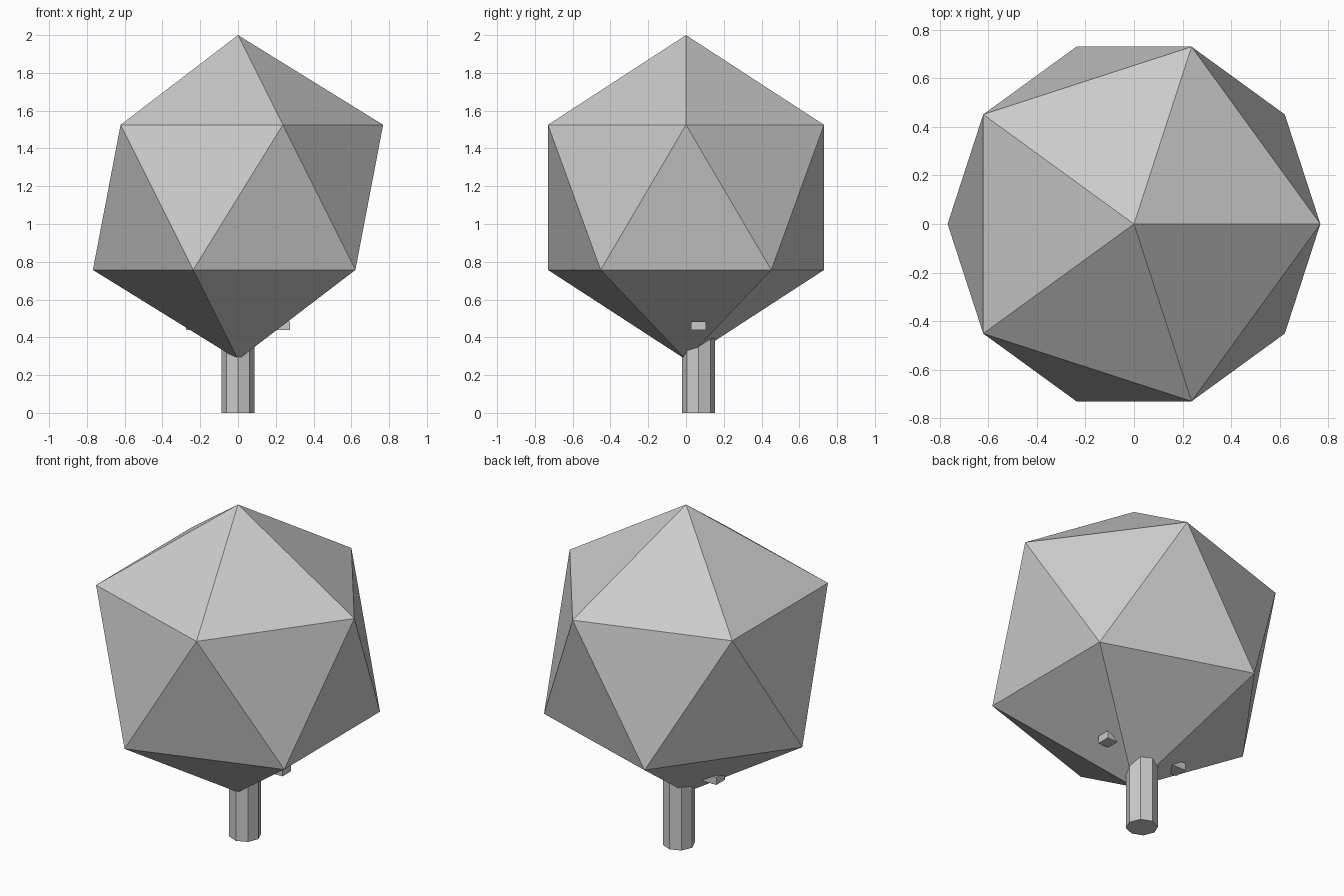
import bpy

if "Cube" in bpy.data.objects:
    bpy.data.objects.remove(bpy.data.objects["Cube"])

# Foliage: a plain icosahedron
R = 0.859
bpy.ops.mesh.primitive_ico_sphere_add(subdivisions=1, radius=R, location=(0, 0, 2 - R))
bpy.context.object.name = "foliage"

# Trunk: eight-sided post, set slightly behind the centre
TRUNK_Y, TRUNK_H = 0.067, 0.56
bpy.ops.mesh.primitive_cylinder_add(vertices=8, radius=0.0875, depth=TRUNK_H,
                                    location=(0, TRUNK_Y, TRUNK_H / 2))
bpy.context.object.name = "trunk"

# Crossbar: branch through the trunk whose ends poke out of the foliage
bpy.ops.mesh.primitive_cube_add(size=1, location=(0, TRUNK_Y, 0.462))
bar = bpy.context.object
bar.name = "cross_branch"
bar.scale = (0.55, 0.08, 0.044)
bpy.ops.object.transform_apply(location=False, rotation=False, scale=True)
